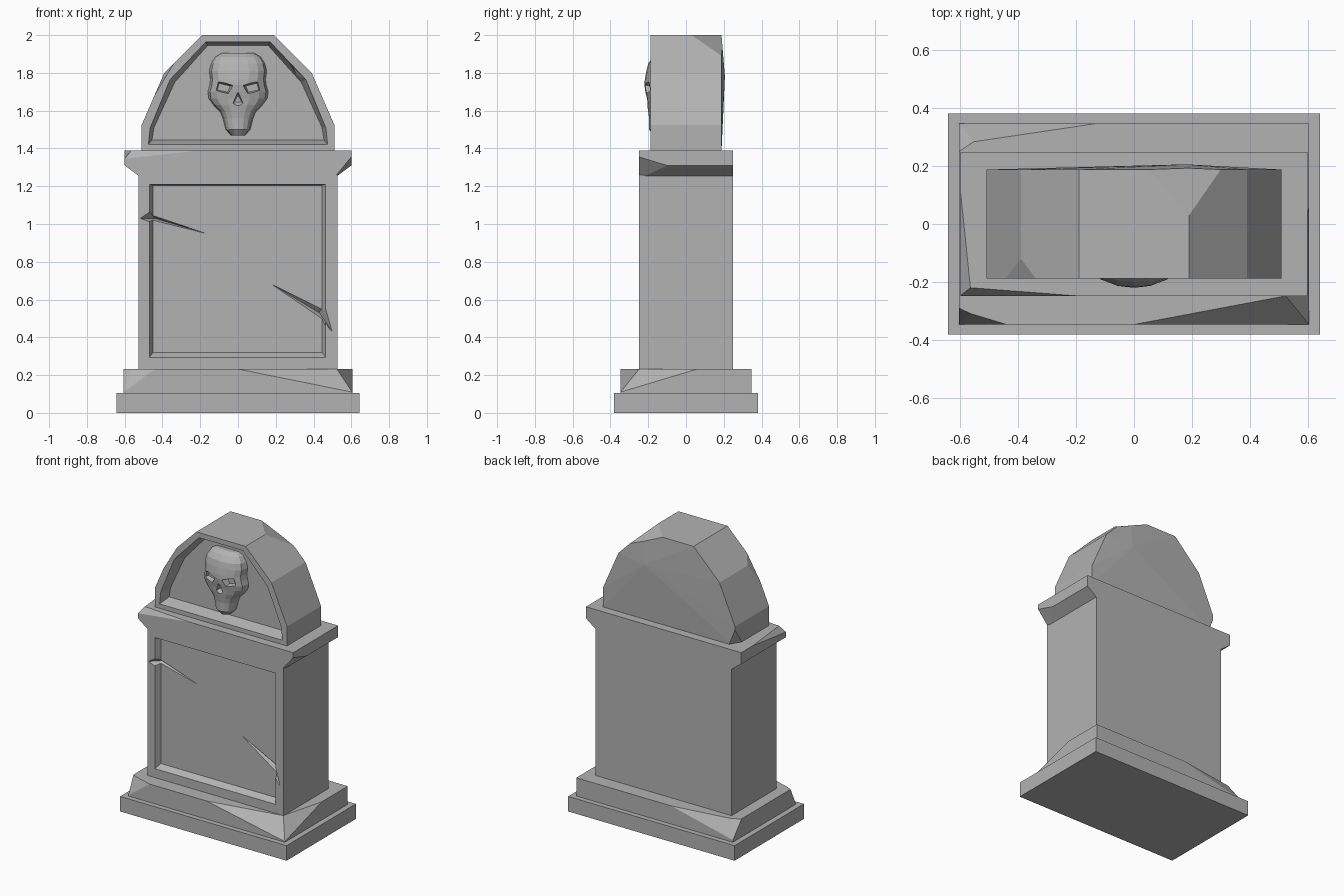
import bpy, bmesh, math
from mathutils import Vector

if "Cube" in bpy.data.objects:
    bpy.data.objects.remove(bpy.data.objects["Cube"], do_unlink=True)

stone = bpy.data.materials.new("grey_stone")
stone.use_nodes = True
GREY = (0.45, 0.45, 0.45, 1)
stone.diffuse_color = GREY
stone.node_tree.nodes["Principled BSDF"].inputs["Base Color"].default_value = GREY


def finish(name, bm):
    """Turn a bmesh into a flat shaded stone object."""
    bmesh.ops.recalc_face_normals(bm, faces=bm.faces[:])
    mesh = bpy.data.meshes.new(name)
    bm.to_mesh(mesh)
    bm.free()
    mesh.materials.append(stone)
    obj = bpy.data.objects.new(name, mesh)
    bpy.context.collection.objects.link(obj)
    return obj


def block(name, points, chips=()):
    """Convex stone block, with corners broken off along planes."""
    bm = bmesh.new()
    for p in points:
        bm.verts.new(p)
    bmesh.ops.convex_hull(bm, input=bm.verts[:])
    bmesh.ops.dissolve_limit(bm, angle_limit=0.01, verts=bm.verts[:], edges=bm.edges[:])
    middle = sum((Vector(p) for p in points), Vector()) / len(points)
    for a, b, c in chips:
        a, b, c = Vector(a), Vector(b), Vector(c)
        normal = (b - a).cross(c - a).normalized()
        if normal.dot(middle - a) > 0:
            normal.negate()
        cut = bmesh.ops.bisect_plane(bm, geom=bm.verts[:] + bm.edges[:] + bm.faces[:],
                                     plane_co=a, plane_no=normal, clear_outer=True)
        rim = [e for e in cut["geom_cut"] if isinstance(e, bmesh.types.BMEdge)]
        if rim:
            bmesh.ops.edgenet_fill(bm, edges=rim)
    return finish(name, bm)


def box(x, y, low, high):
    return [(sx * x, sy * y, z) for sx in (-1, 1) for sy in (-1, 1) for z in (low, high)]


def prism(outline, front, back):
    return [(x, y, z) for x, z in outline for y in (front, back)]


def mirrored(half):
    return half + [(-x, z) for x, z in half]


def taper(outer, inner, front, floor):
    return [(x, front, z) for x, z in outer] + [(x, floor, z) for x, z in inner]


def carve(obj, points):
    """Cut a convex hollow out of a block and discard the cutter."""
    cutter = block("cutter", points)
    cutter.hide_render = True
    mod = obj.modifiers.new("carve", 'BOOLEAN')
    mod.operation, mod.solver, mod.object = 'DIFFERENCE', 'EXACT', cutter
    graph = bpy.context.evaluated_depsgraph_get()
    mesh = bpy.data.meshes.new_from_object(obj.evaluated_get(graph))
    obj.modifiers.clear()
    obj.data = mesh
    bpy.data.objects.remove(cutter, do_unlink=True)


# Stepped base with broken corners on the upper step
block("base_slab", box(0.643, 0.382, 0, 0.105))
right_low, right_top = (0.605, -0.347, 0.11), (0.525, -0.25, 0.23)
left_low, left_top = (-0.605, -0.347, 0.11), (-0.565, -0.31, 0.23)
back_low, back_top = (-0.605, 0.347, 0.12), (-0.555, 0.285, 0.23)
block("plinth", box(0.605, 0.347, 0.105, 0.232), [
    ((0, -0.347, 0.232), right_low, right_top),
    (right_low, right_top, (0.605, 0.06, 0.232)),
    ((-0.44, -0.347, 0.232), left_low, left_top),
    (left_low, left_top, (-0.605, -0.29, 0.232)),
    ((-0.13, 0.347, 0.232), back_low, back_top),
    (back_low, back_top, (-0.605, 0.25, 0.232)),
])

# Body with a sunken front panel and two gouges
body = block("body", box(0.526, 0.248, 0.23, 1.26))
carve(body, taper([(x, z) for x in (-0.47, 0.465) for z in (0.293, 1.21)],
                  [(x, z) for x in (-0.45, 0.445) for z in (0.32, 1.205)], -0.25, -0.208))
carve(body, [(-0.52, -0.25, 1.03), (-0.47, -0.26, 1.07), (-0.45, -0.26, 1.0),
             (-0.17, -0.207, 0.95), (-0.44, -0.175, 1.03)])
carve(body, [(0.18, -0.207, 0.68), (0.46, -0.26, 0.59), (0.5, -0.25, 0.43),
             (0.43, -0.18, 0.53)])

# Cornice flaring out to both sides
corner, inside = (-0.6, -0.248, 1.345), (-0.565, -0.22, 1.39)
block("cornice", prism(mirrored([(0.526, 1.255), (0.6, 1.31), (0.6, 1.39)]), -0.248, 0.248), [
    ((-0.2, -0.248, 1.39), corner, inside),
    (corner, inside, (-0.6, 0.12, 1.39)),
    ((0.6, -0.248, 1.355), (0.6, -0.1, 1.31), (0.526, -0.248, 1.265)),
])

# Arched headstone with a slightly bulging back and a deep niche
arch = mirrored([(0.51, 1.385), (0.51, 1.525), (0.39, 1.8), (0.19, 2.0)])
head = block("headstone", prism(arch, -0.188, 0.188) + [(0.18, 0.206, 1.78)], [
    ((0.19, 0.03, 2.0), (0.05, 0.188, 2.0), (0.3, 0.188, 1.89)),
    ((-0.43, -0.188, 1.7), (-0.34, -0.188, 1.85), (-0.39, -0.12, 1.8)),
    ((-0.51, 0.12, 1.4), (-0.47, 0.188, 1.4), (-0.51, 0.188, 1.5)),
])
carve(head, taper(mirrored([(0.475, 1.42), (0.465, 1.51), (0.36, 1.765), (0.17, 1.965)]),
                  mirrored([(0.455, 1.445), (0.445, 1.51), (0.335, 1.75), (0.16, 1.945)]),
                  -0.19, -0.11))
carve(head, [(0.27, -0.2, 1.86), (0.375, -0.2, 1.75), (0.32, -0.13, 1.77), (0.29, -0.14, 1.83)])

# Carved skull: half rings of (height, half width, relief)
rings = [(1.468, 0.035, 0.06), (1.5, 0.065, 0.085), (1.56, 0.08, 0.085), (1.595, 0.095, 0.09),
         (1.63, 0.13, 0.095), (1.665, 0.155, 0.098), (1.7, 0.16, 0.105), (1.735, 0.15, 0.11),
         (1.765, 0.146, 0.108), (1.81, 0.152, 0.1), (1.85, 0.142, 0.09), (1.885, 0.12, 0.065),
         (1.905, 0.085, 0.035)]
STEPS = 8
bm = bmesh.new()
loops = []
for z, width, relief in rings:
    loop = []
    for i in range(STEPS + 1):
        a = math.pi * i / STEPS
        loop.append(bm.verts.new((width * math.cos(a), -0.11 - relief * math.sin(a) ** 0.7, z)))
    loop += [bm.verts.new((s * width, -0.1, z)) for s in (-1, 1)]
    loops.append(loop)
for low, high in zip(loops, loops[1:]):
    for i in range(len(low)):
        j = (i + 1) % len(low)
        bm.faces.new((low[i], low[j], high[j], high[i]))
bm.faces.new(loops[0])
bm.faces.new(loops[-1])
skull = finish("skull", bm)

# Eye sockets and nose hollow
for s in (-1, 1):
    carve(skull, taper([(s * x, z) for x, z in ((0.022, 1.735), (0.11, 1.765), (0.13, 1.7), (0.05, 1.685))],
                       [(s * x, z) for x, z in ((0.04, 1.73), (0.1, 1.745), (0.11, 1.71), (0.055, 1.698))],
                       -0.235, -0.17))
carve(skull, taper([(0, 1.705), (0.032, 1.635), (-0.032, 1.635), (0, 1.615)],
                   [(0, 1.68), (0.02, 1.645), (-0.02, 1.645)], -0.225, -0.175))
